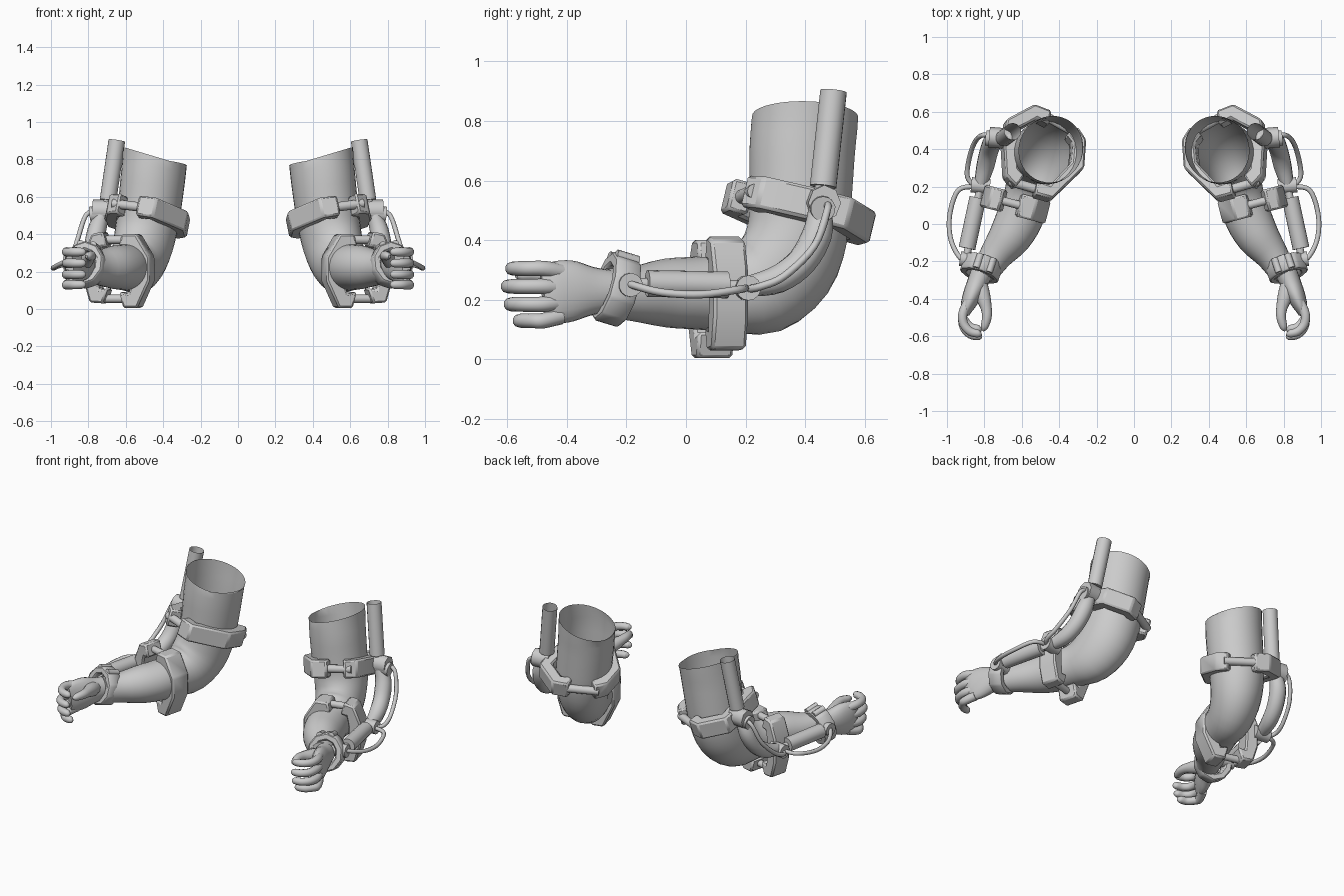
import bpy, bmesh, math
from mathutils import Vector as V

if "Cube" in bpy.data.objects:
    bpy.data.objects.remove(bpy.data.objects["Cube"])

mat = bpy.data.materials.new("plain_grey")
mat.diffuse_color = (0.6, 0.6, 0.6, 1)
mat.use_nodes = True
mat.node_tree.nodes["Principled BSDF"].inputs["Base Color"].default_value = mat.diffuse_color


def finish(name, bm, bevel=0.0, angle=40):
    """Turn a bmesh into an object mirrored to the other arm."""
    bmesh.ops.recalc_face_normals(bm, faces=bm.faces)
    me = bpy.data.meshes.new(name)
    bm.to_mesh(me)
    bm.free()
    me.materials.append(mat)
    ob = bpy.data.objects.new(name, me)
    bpy.context.collection.objects.link(ob)
    bpy.context.view_layer.objects.active = ob
    ob.select_set(True)
    bpy.ops.object.shade_smooth_by_angle(angle=math.radians(angle))
    ob.select_set(False)
    if bevel:
        b = ob.modifiers.new("bevel", 'BEVEL')
        b.width, b.segments = bevel, 1
    ob.modifiers.new("mirror", 'MIRROR').use_mirror_merge = False
    return ob


def spline(vals, steps):
    """Catmull-Rom interpolation of a list of vectors."""
    if steps == 1:
        return vals
    out = []
    for i in range(len(vals) - 1):
        a, b, c, d = (vals[max(0, min(len(vals) - 1, i + k))] for k in (-1, 0, 1, 2))
        for s in range(steps):
            t = s / steps
            out.append(0.5 * (2 * b + (c - a) * t + (2 * a - 5 * b + 4 * c - d) * t * t
                              + (3 * b - a - 3 * c + d) * t ** 3))
    return out + [vals[-1]]


def sweep(name, pts, radii, n=12, side=(0.86, 0.5, 0), steps=1, caps=(True, True), slant=None):
    """Elliptical tube along points; radii are (along side, across side)."""
    if not isinstance(radii, list):
        radii = [radii] * len(pts)
    radii = [r if isinstance(r, tuple) else (r, r) for r in radii]
    pts = spline([V(p) for p in pts], steps)
    radii = spline([V(r) for r in radii], steps)
    bm, rings = bmesh.new(), []
    for i, p in enumerate(pts):
        t = (pts[min(i + 1, len(pts) - 1)] - pts[max(i - 1, 0)]).normalized()
        u = V(side) - t * t.dot(V(side))
        u.normalize()
        w = t.cross(u)
        ring = []
        for k in range(n):
            a = 2 * math.pi * k / n
            q = p + u * math.cos(a) * radii[i][0] + w * math.sin(a) * radii[i][1]
            if i == 0 and slant:
                q.z = p.z + slant(q - p)
            ring.append(bm.verts.new(q))
        rings.append(ring)
    for a, b in zip(rings, rings[1:]):
        for k in range(n):
            bm.faces.new((a[k], a[(k + 1) % n], b[(k + 1) % n], b[k]))
    for cap, ring in zip(caps, (rings[0], rings[-1])):
        if cap:
            bm.faces.new(ring)
    return finish(name, bm, angle=50)


def clamp(name, pts, centre, normal, height, thick, bevel=0.01, closed=False):
    """Angular bracket: rectangular section following points around a centre."""
    c, n = V(centre), V(normal).normalized()
    bm, secs = bmesh.new(), []
    for p in map(V, pts):
        d = p - c
        d = (d - n * d.dot(n)).normalized()
        h = n * height / 2
        secs.append([bm.verts.new(q) for q in
                     (p + h, p - h, p - d * thick - h, p - d * thick + h)])
    for a, b in zip(secs, secs[1:] + (secs[:1] if closed else [])):
        for k in range(4):
            bm.faces.new((a[k], a[(k + 1) % 4], b[(k + 1) % 4], b[k]))
    if not closed:
        bm.faces.new(secs[0])
        bm.faces.new(secs[-1])
    return finish(name, bm, bevel)


# Arm sleeve, open at the slanted top
sweep("arm", [(.443, .40, .815), (.455, .39, .70), (.47, .385, .57), (.49, .375, .43),
              (.515, .335, .32), (.545, .25, .245), (.575, .14, .225), (.612, .03, .223),
              (.665, -.07, .223), (.74, -.17, .22), (.80, -.27, .225)],
      [(.170, .182), (.170, .18), (.168, .175), (.163, .172), (.152, .175), (.137, .165),
       (.122, .132), (.125, .122), (.114, .115), (.088, .093), (.070, .08)],
      n=32, steps=3, caps=(False, True), slant=lambda d: .3 * d.x)

# Upper band: inner and outer brackets joined by rods
def band(x, y):
    return (x, y, .492 + .2 * (x - .49) - .24 * (y - .38))

bn, bc = (-.2, .24, 1), band(.49, .38)
clamp("upper_band_inner", [band(*p) for p in ((.54, .15), (.445, .125), (.275, .29), (.264, .44),
                                              (.31, .51))], bc, bn, .11, .075)
clamp("upper_band_outer", [band(*p) for p in ((.64, .19), (.695, .25), (.705, .42), (.69, .55),
                                              (.54, .63), (.45, .595))], bc, bn, .11, .08)
sweep("upper_front_rod", [band(.50, .18), band(.67, .23)], .025)
sweep("upper_back_rod", [band(.30, .48), band(.48, .58)], .025)
sweep("piston_mount", [(.665, .455, .525), (.775, .465, .525)], (.055, .06), n=8, side=(0, 1, 0))

# Forearm band near the elbow
def cuff(x, z):
    return (x, .06 + .26 * (x - .456), z)

cn, cc = (.25, -.97, 0), cuff(.65, .21)
clamp("elbow_band_inner", [cuff(*p) for p in ((.61, .40), (.53, .40), (.46, .28), (.46, .15),
                                              (.525, .005), (.60, .005))], cc, cn, .125, .09)
clamp("elbow_band_outer", [cuff(*p) for p in ((.71, .415), (.77, .40), (.81, .30), (.81, .14),
                                              (.78, .035), (.71, .03))], cc, cn, .12, .085)
for z in (.37, .055):
    sweep("elbow_rod", [cuff(.57, z), cuff(.75, z)], .022)

# Wrist cuff
wc, wn = V((.815, -.235, .235)), V((.30, -.92, .28)).normalized()
wu = V((.92, .30, 0)).normalized()
wv = wu.cross(wn) if wu.cross(wn).z > 0 else wn.cross(wu)
ring = [wc + wu * math.cos(a) * .112 + wv * math.sin(a) * .122
        for a in (math.pi * (k + .5) / 5 for k in range(10))]
clamp("wrist_cuff", ring, wc, wn, .09, .045, .008, closed=True)
for a in (75, 115):
    r = math.radians(a)
    p = wc + wu * math.cos(r) * .105 + wv * math.sin(r) * .112
    sweep("wrist_block", [p - wn * .04, p + wn * .04], .02, n=8)

# Actuators on the outside
sweep("upper_piston", [(.648, .495, .90), (.695, .46, .58)], .045, n=16, caps=(False, True))
sweep("piston_rod", [(.695, .455, .60), (.715, .45, .49)], .022)
sweep("elbow_link", [(.73, .45, .50), (.755, .44, .42), (.775, .39, .33),
                     (.795, .31, .27), (.82, .21, .245)],
      [.04, .05, .05, .048, .035], steps=4)
sweep("forearm_piston", [(.835, .14, .25), (.893, -.13, .255)], .045, n=16)
sweep("forearm_piston_rod", [(.82, .21, .245), (.90, -.20, .255)], .02)
for p, q, r in (((.70, .45, .515), (.79, .46, .505), .042),
                ((.77, .20, .24), (.87, .21, .24), .042),
                ((.84, -.20, .25), (.93, -.185, .25), .04)):
    sweep("pivot", [p, q], r, n=14, side=(0, 0, 1))

# Cables
sweep("upper_cable", [(.74, .465, .52), (.81, .475, .505), (.855, .43, .38), (.885, .33, .28),
                      (.89, .25, .245), (.85, .20, .235)], .013, n=8, steps=5, side=(0, 0, 1))
sweep("lower_cable", [(.85, .20, .24), (.94, .18, .235), (.985, .05, .218), (.98, -.08, .225),
                      (.93, -.18, .25), (.86, -.22, .265)], .013, n=8, steps=5, side=(0, 0, 1))

# Hand with curled fingers
sweep("palm", [(.81, -.25, .23), (.835, -.31, .23), (.865, -.38, .23), (.89, -.44, .225),
               (.90, -.48, .22)],
      [(.06, .07), (.056, .08), (.05, .102), (.038, .103), (.022, .085)],
      n=20, side=(1, .3, 0), steps=4)
for i, (z, tip) in enumerate(((.305, -.60), (.245, -.615), (.185, -.605), (.13, -.575))):
    b = z * .85 + .035
    sweep("finger_%d" % (i + 1), [(.888, -.42, b), (.915, -.48, z), (.91, tip + .065, z),
                                  (.875, tip + .025, z), (.83, tip + .014, z), (.815, tip + .016, z)],
          [.028, .026, .025, .024, .021, .008], n=10, side=(0, 0, 1), steps=4)
sweep("thumb", [(.83, -.31, .25), (.81, -.38, .265), (.79, -.45, .28), (.787, -.50, .285),
                (.80, -.55, .283), (.81, -.57, .28)],
      [.045, .043, .031, .027, .021, .008], n=10, side=(0, 0, 1), steps=4)
